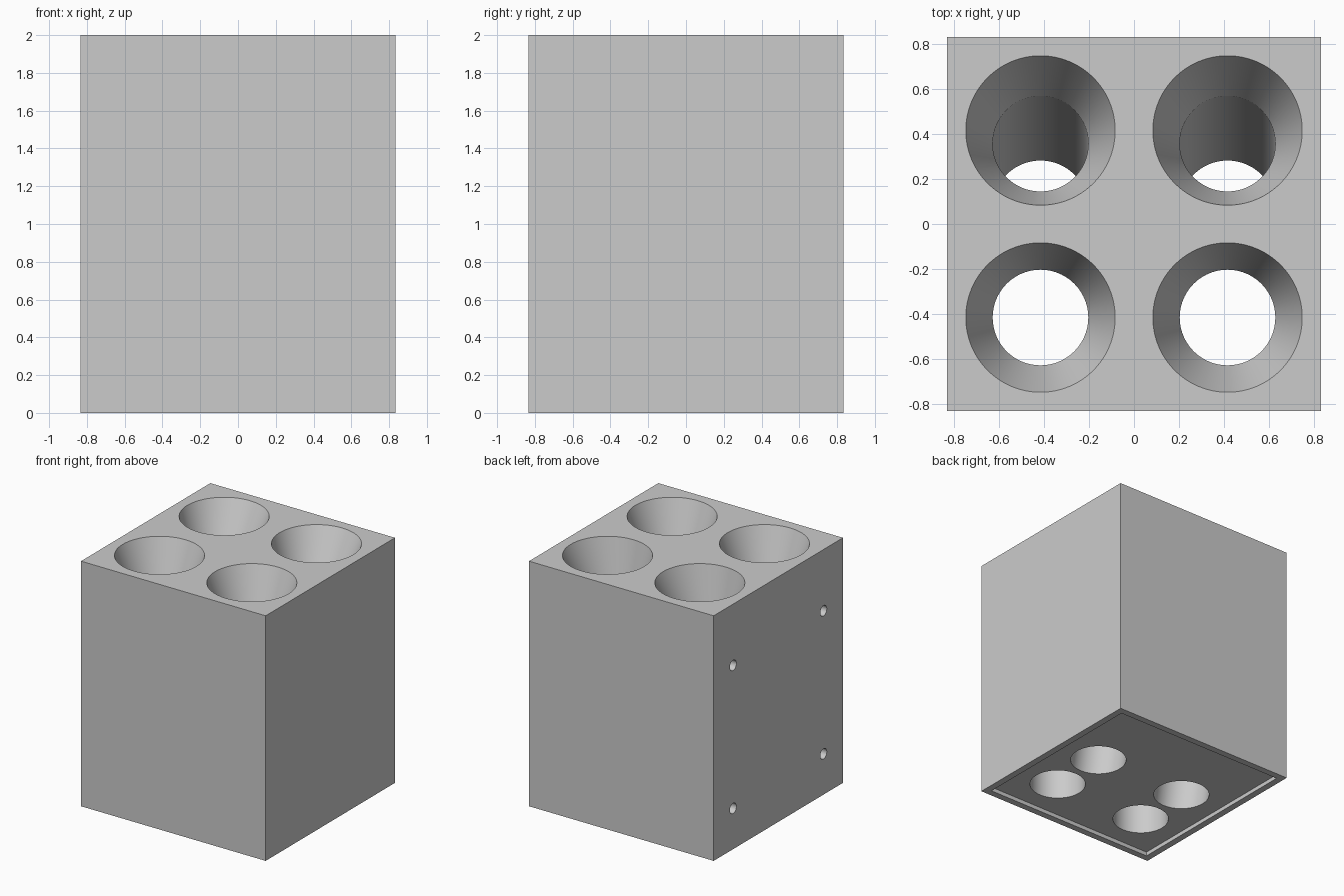
import bpy, bmesh, math
from mathutils import Matrix, Vector

old = bpy.data.objects.get("Cube")
if old:
    bpy.data.objects.remove(old, do_unlink=True)

SIDE, HEIGHT = 1.667, 2.0
CUP = SIDE / 4              # cup centre offset
TOP_R, THROAT_R = 0.333, 0.213
THROAT_Z = 1.667

grey = bpy.data.materials.new("plain grey")
grey.use_nodes = True
colour = (0.6, 0.6, 0.6, 1)
grey.diffuse_color = colour
grey.node_tree.nodes["Principled BSDF"].inputs["Base Color"].default_value = colour


def new_object(name, bm):
    bmesh.ops.recalc_face_normals(bm, faces=bm.faces)
    mesh = bpy.data.meshes.new(name)
    bm.to_mesh(mesh)
    bm.free()
    mesh.materials.append(grey)
    obj = bpy.data.objects.new(name, mesh)
    bpy.context.collection.objects.link(obj)
    return obj


def box(name, width, z0, z1):
    bm = bmesh.new()
    bmesh.ops.create_cube(bm, size=1)
    bmesh.ops.scale(bm, vec=(width, width, z1 - z0), verts=bm.verts)
    bmesh.ops.translate(bm, vec=(0, 0, (z0 + z1) / 2), verts=bm.verts)
    return new_object(name, bm)


def funnel(name, x, y, lean, segments=96):
    """Flared channel whose centre drifts forward by lean per unit of depth."""
    slope = (TOP_R - THROAT_R) / (HEIGHT - THROAT_Z)
    above = 0.1
    levels = [(HEIGHT + above, TOP_R + slope * above),
              (THROAT_Z, THROAT_R), (-above, THROAT_R)]
    bm = bmesh.new()
    rings = []
    for z, r in levels:
        cy = y - lean * (HEIGHT - z)
        rings.append([bm.verts.new((x + r * math.cos(a), cy + r * math.sin(a), z))
                      for a in (math.tau * i / segments for i in range(segments))])
    for a, b in zip(rings, rings[1:]):
        for i in range(segments):
            j = (i + 1) % segments
            bm.faces.new((a[i], a[j], b[j], b[i]))
    bm.faces.new(rings[0])
    bm.faces.new(rings[-1])
    return new_object(name, bm)


def side_hole(name, y, z, radius=0.042, depth=0.2):
    bm = bmesh.new()
    place = Matrix.Translation(Vector((-SIDE / 2, y, z))) @ Matrix.Rotation(math.pi / 2, 4, "Y")
    bmesh.ops.create_cone(bm, cap_ends=True, segments=48, radius1=radius,
                          radius2=radius, depth=2 * depth, matrix=place)
    return new_object(name, bm)


# Solid block
block = box("holder_block", SIDE, 0, HEIGHT)

# Shallow recess under the base
cutters = [box("base_recess_cutter", SIDE - 0.11, -0.1, 0.033)]

# Flared channels: front pair upright, back pair leaning forward on the way down
for x in (-CUP, CUP):
    cutters.append(funnel("front_channel_cutter", x, -CUP, 0))
    cutters.append(funnel("back_channel_cutter", x, CUP, math.tan(math.radians(10))))

# Blind mounting holes in one side
for y in (-0.583, 0.583):
    for z in (0.333, 1.5):
        cutters.append(side_hole("mounting_hole_cutter", y, z))

bpy.ops.object.select_all(action="DESELECT")
bpy.context.view_layer.objects.active = block
block.select_set(True)
for cutter in cutters:
    cutter.hide_render = True
    cut = block.modifiers.new("cut", "BOOLEAN")
    cut.operation = "DIFFERENCE"
    cut.solver = "EXACT"
    cut.object = cutter
    bpy.ops.object.modifier_apply(modifier=cut.name)
for cutter in cutters:
    bpy.data.objects.remove(cutter, do_unlink=True)

bpy.ops.object.shade_smooth_by_angle(angle=math.radians(14))
